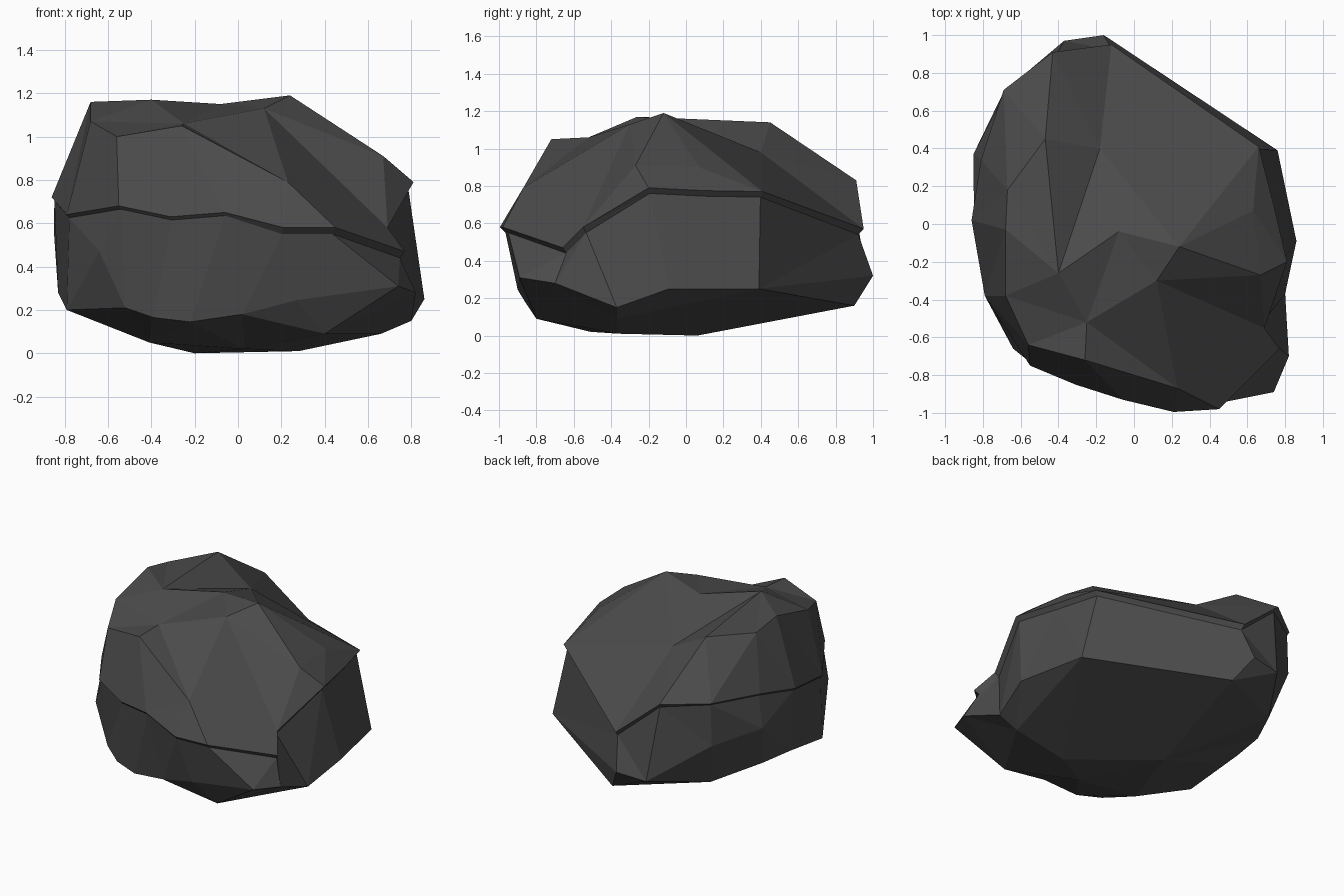
import bpy, bmesh
from mathutils import Vector
from mathutils.geometry import delaunay_2d_cdt

if "Cube" in bpy.data.objects:
    bpy.data.objects.remove(bpy.data.objects["Cube"])

# Overhanging lip of the upper slab, counter-clockwise from the front
LIP = [(.45, -.98, .58), (.77, -.66, .47), (.69, -.55, .58), (.81, -.20, .79),
       (.74, .10, .775), (.66, .41, .77), (-.12, .95, .57), (-.43, .91, .83),
       (-.69, .71, .83), (-.81, .34, .79), (-.86, .02, .72), (-.79, -.38, .64),
       (-.55, -.75, .68), (-.31, -.85, .63), (-.06, -.93, .65), (.21, -.995, .58)]

# Belt where the sides turn under, same order as the lip
BELT = [(.27, -.90, .245), (.74, -.89, .31), (.82, -.70, .28), (.80, -.37, .15),
        (.86, -.09, .25), (.76, .39, .25), (-.16, 1.0, .32), (-.37, .97, .30),
        (-.69, .70, .53), (-.85, .37, .57), (-.83, .03, .28), (-.79, -.38, .20),
        (-.52, -.70, .21), (-.39, -.78, .165), (-.22, -.83, .145), (.02, -.86, .18)]

# Shoulder and crown points of the slab, and the ridges joining them (16+ = TOP)
TOP = [(.67, -.27, .91), (.63, .07, .90), (-.67, .18, 1.12),
       (-.68, -.03, 1.16), (-.68, -.38, 1.07), (-.56, -.64, 1.0), (-.26, -.72, 1.05),
       (.23, -.87, .79), (-.47, .45, 1.14), (-.18, .40, .98), (-.08, -.04, 1.15),
       (.24, -.12, 1.19), (.12, -.30, 1.13), (-.40, -.26, 1.17), (-.25, -.52, 1.06)]
TOP_RIDGES = [(16, 17, 5), (8, 18, 19, 20, 21, 22, 23, 28), (7, 24, 25, 26, 27, 28),
              (6, 25, 29), (29, 26), (29, 24), (29, 18), (20, 30, 22)]

# Underside points and ridges
UNDER = [(.66, -.37, .09), (.40, -.80, .09), (.03, -.51, .02), (-.41, -.48, .05),
         (.28, -.36, .01), (-.20, .06, 0), (-.06, .90, .16), (-.61, .60, .22),
         (-.79, .28, .28), (-.65, .0, .17)]
UNDER_RIDGES = [(15, 17, 1), (15, 18), (5, 16, 20, 21, 22, 5)]

bm = bmesh.new()


def add(points):
    return [bm.verts.new(p) for p in points]


def band(a, b, bulges={}):
    """Join two rings with flat triangles; a bulge fans a panel from one point."""
    n = len(a)
    for i in range(n):
        j = (i + 1) % n
        quad = bm.faces.new((a[i], a[j], b[j], b[i]))
        if i in bulges:
            bmesh.ops.poke(bm, faces=[quad])["verts"][0].co = bulges[i]
        else:
            bmesh.ops.triangulate(bm, faces=[quad])


def cap(ring, inner, ridges):
    """Facet the area inside a ring, keeping the given ridges as edges."""
    verts = ring + inner
    n = len(ring)
    edges = [(i, (i + 1) % n) for i in range(n)]
    for r in ridges:
        edges += list(zip(r, r[1:]))
    out = delaunay_2d_cdt([Vector(v.co.xy) for v in verts], edges, [], 1, 1e-5)
    for f in out[2]:
        bm.faces.new([verts[out[3][i][0]] for i in f])


lip = add(LIP)
crack = add([(x * .97, y * .97, z - .03) if x > .1 or y > .8 else
             (x * .985, y * .985, z - .015) for x, y, z in LIP])
belt = add(BELT)
cap(lip, add(TOP), TOP_RIDGES)                  # upper slab
band(lip, crack)                                # ledge under the slab
band(crack, belt, {11: (-.64, -.66, .47)})      # lower sides
cap(belt, add(UNDER), UNDER_RIDGES)             # underside

bmesh.ops.dissolve_limit(bm, angle_limit=.03, verts=bm.verts[:], edges=bm.edges[:])
bmesh.ops.recalc_face_normals(bm, faces=bm.faces[:])
mesh = bpy.data.meshes.new("rock")
bm.to_mesh(mesh)
bm.free()
rock = bpy.data.objects.new("rock", mesh)
bpy.context.collection.objects.link(rock)

# Dark stone
stone = bpy.data.materials.new("dark_stone")
stone.diffuse_color = (.07, .07, .07, 1)
stone.use_nodes = True
stone.node_tree.nodes["Principled BSDF"].inputs["Base Color"].default_value = stone.diffuse_color
mesh.materials.append(stone)
